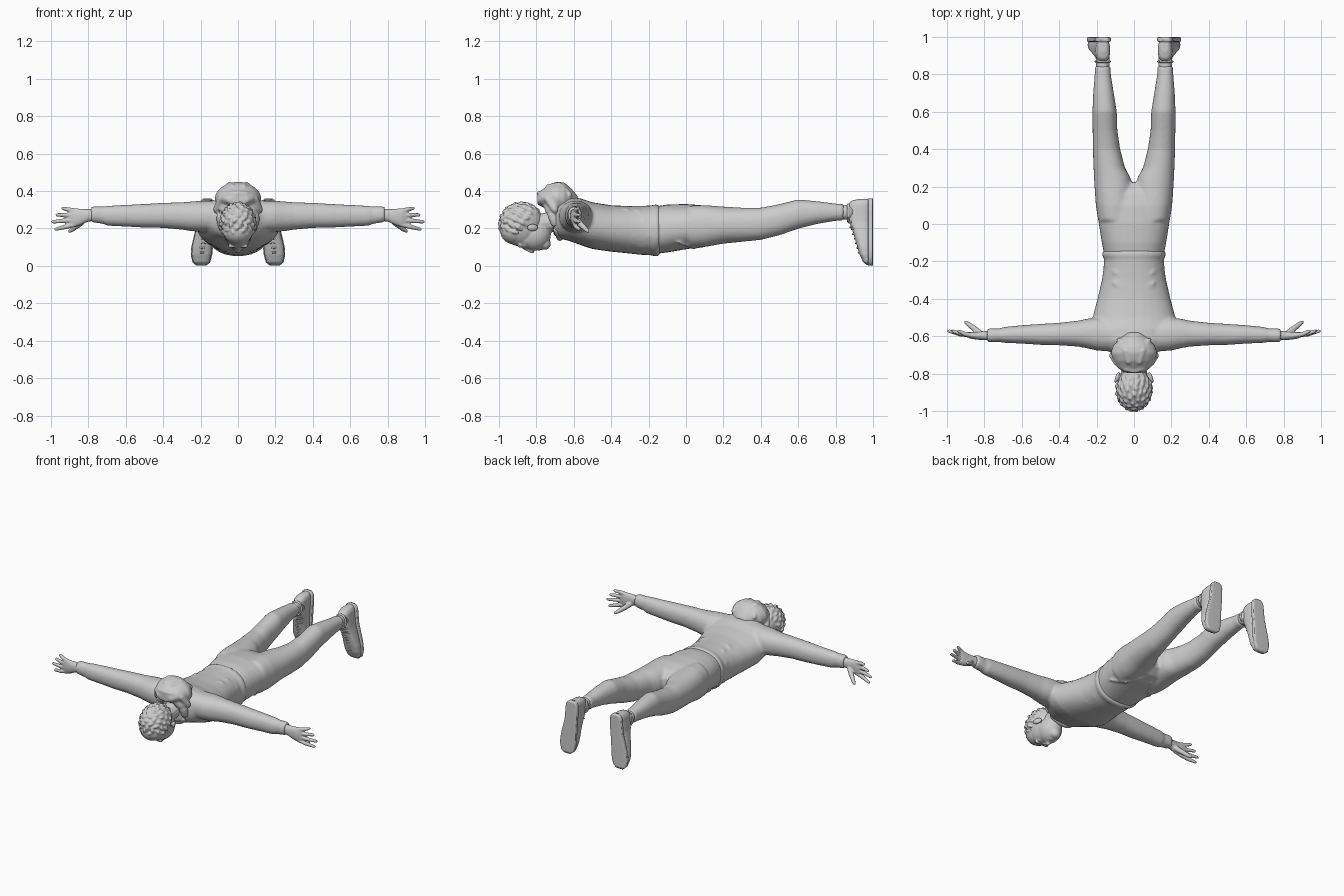
import bpy, bmesh, math, random
from mathutils import Vector, Matrix

random.seed(4)
X, Y, Z = Vector((1, 0, 0)), Vector((0, 1, 0)), Vector((0, 0, 1))


def rings(bm, data, seg=32):
    """Skin a list of (centre, u, v, a, b, exponent) rings into a closed tube."""
    loops = []
    for c, u, v, a, b, n in data:
        loop = []
        for i in range(seg):
            t = 2 * math.pi * i / seg
            co, si = math.cos(t), math.sin(t)
            px = math.copysign(abs(co) ** (2 / n), co) * a
            py = math.copysign(abs(si) ** (2 / n), si) * b
            loop.append(bm.verts.new(c + u * px + v * py))
        loops.append(loop)
    for l0, l1 in zip(loops, loops[1:]):
        for i in range(seg):
            j = (i + 1) % seg
            bm.faces.new((l0[i], l0[j], l1[j], l1[i]))
    bm.faces.new(loops[0][::-1])
    bm.faces.new(loops[-1])


def loft(bm, secs, u, v, n=2.2):
    """secs: (x, y, z, a, b)"""
    rings(bm, [(Vector(s[:3]), u, v, s[3], s[4], n) for s in secs])


def tube(bm, pts, radii):
    """Round tube with rounded ends through a few points."""
    pts = [Vector(p) for p in pts]
    out = []
    for i, p in enumerate(pts):
        t = (pts[min(i + 1, len(pts) - 1)] - pts[max(i - 1, 0)]).normalized()
        u = t.orthogonal().normalized()
        if abs(t.z) < .9:
            u = t.cross(Z).normalized()
        v = t.cross(u)
        r = radii[i]
        if i == 0:
            out.append((p - t * r * .8, u, v, r * .5, r * .5, 2))
        out.append((p, u, v, r, r, 2))
        if i == len(pts) - 1:
            out.append((p + t * r * .8, u, v, r * .5, r * .5, 2))
    rings(bm, out, 12)


def ball(bm, c, r, rot=None):
    m = Matrix.Translation(c) @ (rot or Matrix()) @ Matrix.Diagonal((*r, 1))
    bmesh.ops.create_uvsphere(bm, u_segments=24, v_segments=16, radius=1, matrix=m)


def finish(name, bm, voxel=None, smooth=4):
    bmesh.ops.recalc_face_normals(bm, faces=bm.faces)
    for f in bm.faces:
        f.smooth = True
    me = bpy.data.meshes.new(name)
    bm.to_mesh(me)
    bm.free()
    ob = bpy.data.objects.new(name, me)
    bpy.context.collection.objects.link(ob)
    if voxel:
        m = ob.modifiers.new("union", 'REMESH')
        m.mode, m.voxel_size, m.use_smooth_shade = 'VOXEL', voxel, True
        s = ob.modifiers.new("soften", 'SMOOTH')
        s.factor, s.iterations = .5, smooth
    return ob


# sweater: torso, hem, sleeves, cuffs and creases
bm = bmesh.new()
loft(bm, [(0, y, z, a, b) for y, z, a, b in [
    (-.14, .19, .160, .130), (-.15, .19, .170, .138), (-.17, .19, .170, .138), (-.185, .19, .160, .133),
    (-.24, .19, .163, .131), (-.3, .193, .172, .127), (-.4, .2, .195, .124), (-.5, .215, .222, .125),
    (-.56, .235, .225, .125), (-.62, .25, .195, .118), (-.67, .25, .15, .105), (-.71, .245, .09, .08)]], X, Z)
for s in (1, -1):
    loft(bm, [(s * x, y, z, a, b) for x, y, z, a, b in [
        (.08, -.6, .265, .085, .085), (.2, -.588, .265, .088, .083), (.25, -.585, .265, .079, .079),
        (.3, -.586, .267, .069, .073), (.4, -.588, .27, .060, .067), (.5, -.59, .268, .056, .063),
        (.6, -.59, .268, .049, .058), (.7, -.593, .268, .042, .053), (.715, -.594, .27, .036, .047),
        (.77, -.595, .275, .038, .043), (.785, -.595, .275, .034, .040)]], Y, Z)
    for y0, y1, z0 in [(-.22, -.30, .31), (-.27, -.37, .315)]:
        tube(bm, [(s * .15, y0, .24), (s * .10, (y0 + y1) / 2, z0 - .015), (s * .03, y1, z0)], [.008, .012, .006])
    for y0, y1 in [(-.2, -.27), (-.26, -.36)]:
        tube(bm, [(s * .155, y0, .16), (s * .12, (y0 + y1) / 2, .105), (s * .06, y1, .08)], [.008, .012, .006])
finish("sweater", bm, .009, 5)

# hood bunched behind the neck, with a collar around the neck
bm = bmesh.new()
loft(bm, [(0, y, z, a, b) for y, z, a, b in [
    (-.795, .35, .055, .022), (-.77, .362, .085, .045), (-.73, .365, .108, .072), (-.69, .362, .125, .088),
    (-.65, .358, .112, .088), (-.61, .352, .075, .058), (-.58, .345, .035, .03)]], X, Z, 1.9)
pts = []
for i in range(25):
    t = math.tau * i / 24
    pts.append((.09 * math.sin(t), -.705 - .03 * math.cos(t), .245 + .095 * math.cos(t)))
tube(bm, pts, [.026 + .008 * math.cos(math.tau * i / 24) for i in range(25)])
for s in (1, -1):
    tube(bm, [(s * .115, -.70, .30), (s * .09, -.74, .36), (s * .04, -.775, .385), (0, -.785, .388)],
         [.02, .02, .016, .014])
    tube(bm, [(s * .08, -.62, .38), (s * .045, -.68, .435), (s * .03, -.74, .425)], [.014, .016, .012])
finish("hood", bm, .007, 4)

# trousers: hips, legs and creases
bm = bmesh.new()
loft(bm, [(0, y, z, a, b) for y, z, a, b in [
    (-.17, .19, .158, .127), (-.1, .2, .172, .128), (0, .21, .188, .121), (.1, .213, .196, .11),
    (.17, .215, .17, .09), (.22, .215, .09, .05)]], X, Z, 2.3)
for s in (1, -1):
    loft(bm, [(s * x, y, z, a, b) for y, x, z, a, b in [
        (.02, .1, .21, .092, .112), (.1, .104, .213, .1, .112), (.2, .109, .218, .102, .099),
        (.25, .117, .219, .097, .095), (.3, .132, .220, .084, .091), (.4, .147, .225, .073, .086),
        (.5, .155, .247, .066, .083), (.6, .157, .277, .065, .078), (.7, .163, .285, .055, .061),
        (.8, .167, .287, .043, .046), (.83, .167, .287, .043, .045), (.845, .167, .287, .039, .042)]], X, Z)
    tube(bm, [(s * .06, .2, .30), (s * .12, .15, .314), (s * .18, .12, .28)], [.006, .01, .006])
    tube(bm, [(s * .04, .12, .11), (s * .1, .04, .098), (s * .16, -.04, .125)], [.006, .01, .006])
    tube(bm, [(s * .10, .42, .285), (s * .15, .45, .312), (s * .2, .48, .29)], [.006, .009, .006])
finish("trousers", bm, .009, 4)

# ankles, shoes, soles and laces
for s, side in ((1, "left"), (-1, "right")):
    bm = bmesh.new()
    loft(bm, [(s * .167, .8, .287, .036, .04), (s * .167, .85, .287, .035, .038),
              (s * .167, .9, .285, .037, .042)], X, Z)
    finish(side + "_ankle", bm)

    shoe = [(.004, .197, .022, .967), (.02, .196, .043, .947), (.06, .195, .053, .928), (.10, .192, .054, .916),
            (.15, .186, .049, .902), (.20, .178, .044, .886), (.235, .172, .041, .872), (.29, .168, .040, .866),
            (.33, .166, .038, .868), (.348, .165, .030, .884), (.357, .165, .018, .92)]
    bm = bmesh.new()
    loft(bm, [(s * x, (y + .99) / 2, z, r, (.99 - y) / 2) for z, x, r, y in shoe], X, Y, 2.6)
    finish(side + "_shoe", bm, .005, 4)
    bm = bmesh.new()
    loft(bm, [(s * x, .986, z + (.002 if z > .3 else -.002), r + .004, .013) for z, x, r, y in shoe], X, Y, 6)
    finish(side + "_sole", bm)
    bm = bmesh.new()
    for z, x, r, y in shoe[3:7]:
        for dz in (0, -.025):
            yy = y + .003 - dz * .27
            tube(bm, [(s * x - .028, yy + .008, z + dz), (s * x, yy - .003, z + dz - .004),
                      (s * x + .028, yy + .008, z + dz)], [.005] * 3)
    tube(bm, [(s * .167 + .037 * math.sin(t), .868, .283 + .045 * math.cos(t))
              for t in [math.tau * i / 16 for i in range(17)]], [.007] * 17)
    finish(side + "_laces", bm)

    # hand with four fingers and a thumb
    bm = bmesh.new()
    loft(bm, [(s * x, y, z, a, b) for x, y, z, a, b in [
        (.76, -.595, .273, .026, .033), (.80, -.597, .27, .024, .033), (.84, -.597, .262, .021, .043),
        (.875, -.594, .258, .018, .050), (.9, -.59, .258, .012, .046)]], Y, Z)
    for z0, x1, z1 in [(.222, .975, .196), (.246, .99, .236), (.27, .968, .273), (.293, .937, .308)]:
        tube(bm, [(s * .87, -.594, z0), (s * (.87 + x1) / 2, -.588, (z0 + z1) / 2),
                  (s * x1, -.572, z1)], [.0135, .0125, .009])
    tube(bm, [(s * .82, -.588, .25), (s * .85, -.562, .222), (s * .885, -.535, .195), (s * .9, -.524, .185)],
         [.018, .016, .0125, .009])
    finish(side + "_hand", bm, .004, 3)

# head: skull, face, neck, ears, nose, brow and lips
bm = bmesh.new()
ball(bm, (0, -.88, .215), (.086, .11, .112))
ball(bm, (0, -.81, .17), (.072, .088, .088))
ball(bm, (0, -.755, .118), (.036, .032, .032))
ball(bm, (0, -.84, .155), (.066, .09, .065))
tube(bm, [(0, -.83, .22), (0, -.75, .23), (0, -.65, .25)], [.056, .054, .062])
tube(bm, [(0, -.87, .097), (0, -.835, .083), (0, -.822, .079)], [.008, .011, .014])
ball(bm, (0, -.785, .09), (.024, .006, .008))
ball(bm, (0, -.773, .092), (.02, .006, .008))
for s in (1, -1):
    ball(bm, (s * .015, -.818, .09), (.01, .009, .009))
    ball(bm, (s * .03, -.888, .106), (.024, .008, .011))
    ball(bm, (s * .032, -.865, .108), (.014, .009, .009))
    ball(bm, (s * .09, -.82, .205), (.01, .032, .02), Matrix.Rotation(s * .35, 4, 'Z'))
finish("head", bm, .005, 3)

# hair: cap with locks lying over the crown and back
bm = bmesh.new()
ball(bm, (0, -.878, .235), (.091, .115, .1))
ball(bm, (0, -.915, .185), (.08, .078, .07))
c = Vector((0, -.88, .222))
for i in range(120):
    h = 1 - 2 * (i + .5) / 120
    t = i * 2.39996
    d = Vector((math.sqrt(1 - h * h) * math.cos(t), math.sqrt(1 - h * h) * math.sin(t), h))
    if d.z - .9 * d.y < -.12 or d.y > .75:
        continue
    p = c + Vector((d.x * .089, d.y * .112, d.z * .110))
    flow = (Vector((random.uniform(-.7, .7), 1, random.uniform(-.8, .3))))
    flow = (flow - d * flow.dot(d)).normalized()
    tube(bm, [p - flow * .022, p + d * .004, p + flow * .024], [.006, .012, .004])
finish("hair", bm, .005, 2)
